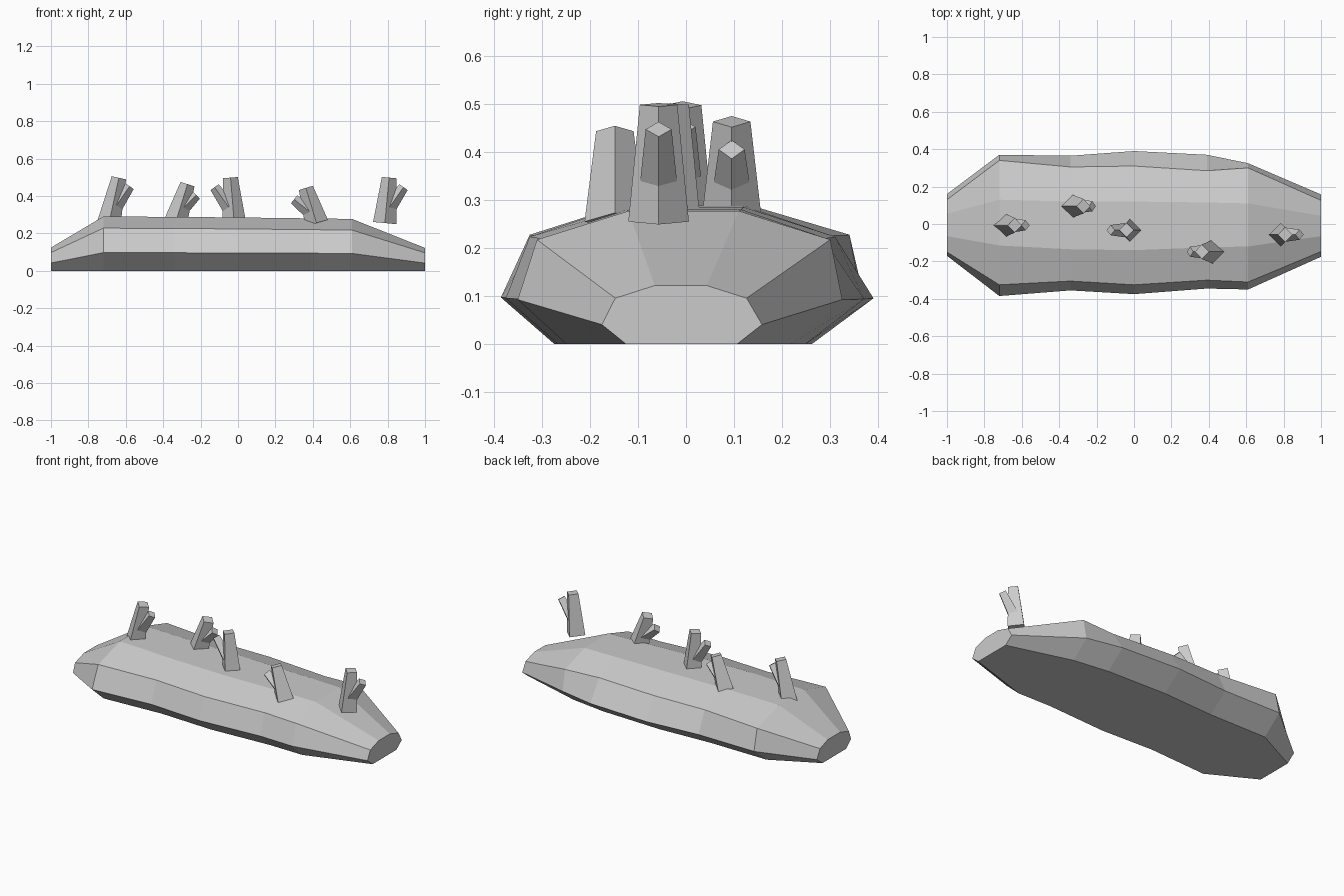
import bpy, bmesh
from mathutils import Vector

if "Cube" in bpy.data.objects:
    bpy.data.objects.remove(bpy.data.objects["Cube"])

bark = bpy.data.materials.new("bark grey")
bark.diffuse_color = (0.6, 0.6, 0.6, 1)
bark.use_nodes = True
bark.node_tree.nodes["Principled BSDF"].inputs["Base Color"].default_value = bark.diffuse_color


def finish(name, bm):
    bmesh.ops.recalc_face_normals(bm, faces=bm.faces)
    mesh = bpy.data.meshes.new(name)
    bm.to_mesh(mesh)
    bm.free()
    mesh.materials.append(bark)
    obj = bpy.data.objects.new(name, mesh)
    bpy.context.collection.objects.link(obj)
    return obj


def loft(name, rings):
    """Skin a list of point rings with flat faces and cap both ends."""
    bm = bmesh.new()
    loops = [[bm.verts.new(p) for p in ring] for ring in rings]
    n = len(loops[0])
    for a, b in zip(loops, loops[1:]):
        for i in range(n):
            j = (i + 1) % n
            bm.faces.new((a[i], a[j], b[j], b[i]))
    bm.faces.new(loops[0])
    bm.faces.new(loops[-1])
    return finish(name, bm)


# Log body: x, wide front/back y, shoulder front/back y, crest front/back y, crest z
stations = [
    (-1.00, -0.17, 0.16, -0.15, 0.13, -0.065, 0.055, 0.124),
    (-0.72, -0.385, 0.37, -0.325, 0.34, -0.115, 0.13, 0.29),
    (-0.34, -0.355, 0.365, -0.305, 0.305, -0.135, 0.12, 0.288),
    (0.00, -0.375, 0.39, -0.325, 0.31, -0.14, 0.12, 0.285),
    (0.39, -0.345, 0.37, -0.30, 0.285, -0.125, 0.115, 0.28),
    (0.61, -0.35, 0.325, -0.31, 0.30, -0.12, 0.11, 0.277),
    (1.00, -0.175, 0.158, -0.147, 0.126, -0.065, 0.043, 0.122),
]
rings = []
for x, wf, wb, sf, sb, cf, cb, top in stations:
    wide_z, shoulder_z = top * 0.335, top * 0.785
    rings.append([(x, wf * 0.71, 0), (x, wf, wide_z), (x, sf, shoulder_z), (x, cf, top),
                  (x, cb, top), (x, sb, shoulder_z), (x, wb, wide_z), (x, wb * 0.67, 0)])
loft("log_body", rings)


def stick(name, start, end, r0, r1):
    """Tapered prism with a diamond section square to its axis."""
    start, end = Vector(start), Vector(end)
    side = Vector((0, 1, 0))
    across = side.cross(end - start).normalized()
    loft(name, [[c + side * r, c + across * r, c - side * r, c - across * r]
                for c, r in ((start, r0), (end, r1))])


# Branch stubs: y, base x, top x, top z, twig start x/z, twig tip x/z
branches = [
    (-0.007, -0.69, -0.637, 0.497, -0.65, 0.35, -0.580, 0.452),
    (0.095, -0.335, -0.270, 0.463, -0.30, 0.33, -0.223, 0.405),
    (-0.033, -0.02, -0.040, 0.498, -0.05, 0.34, -0.125, 0.447),
    (-0.148, 0.42, 0.363, 0.443, 0.385, 0.315, 0.300, 0.382),
    (-0.057, 0.785, 0.808, 0.498, 0.81, 0.34, 0.885, 0.447),
]
for i, (y, bx, tx, tz, sx, sz, ex, ez) in enumerate(branches, 1):
    stick(f"branch_{i}", (bx, y, 0.255), (tx, y, tz), 0.063, 0.039)
    stick(f"twig_{i}", (sx, y, sz), (ex, y, ez), 0.038, 0.027)
